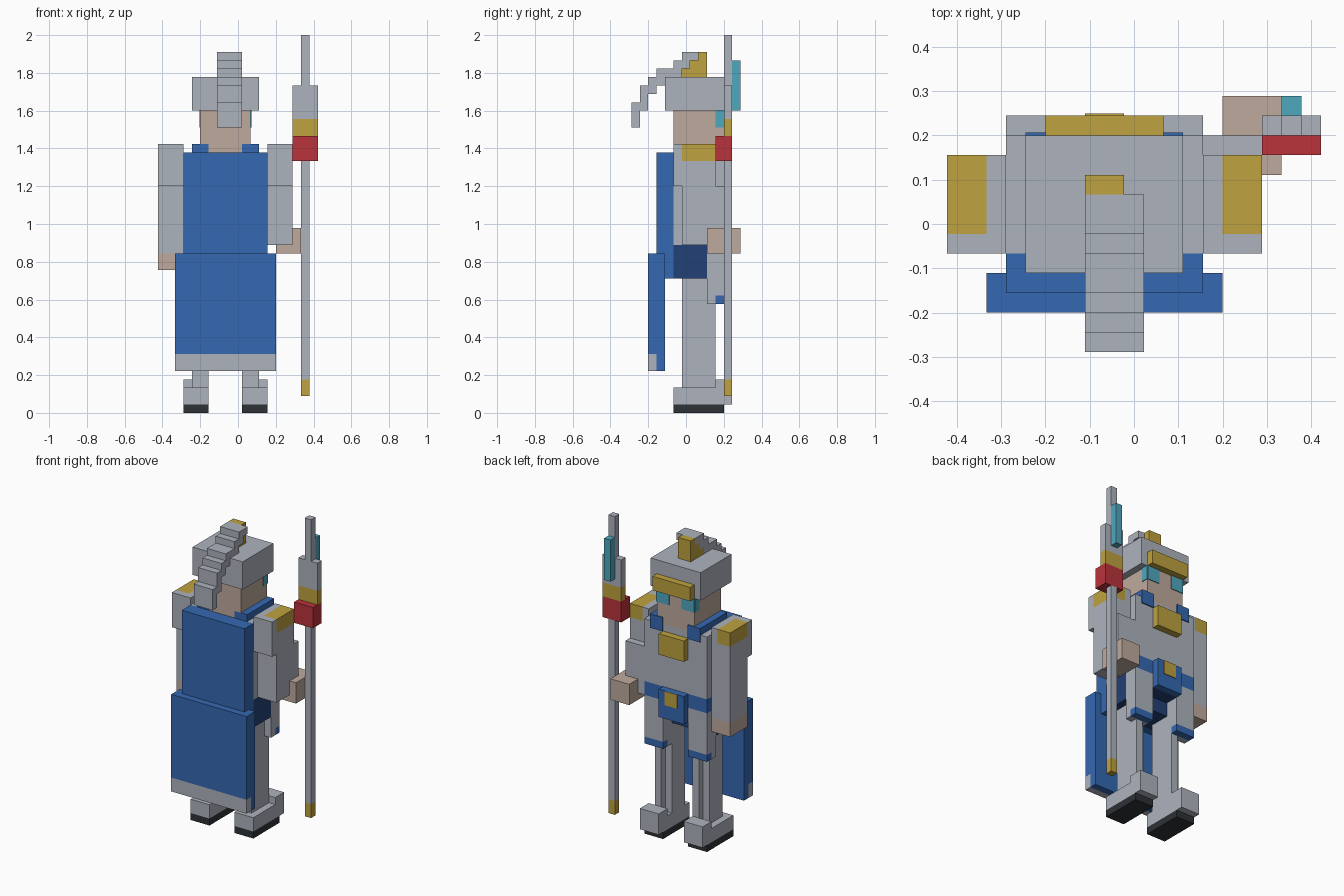
import bpy
from mathutils import Vector

if "Cube" in bpy.data.objects:
    bpy.data.objects.remove(bpy.data.objects["Cube"], do_unlink=True)

U = 2 / 45                               # edge of one grid cell
ORIGIN = Vector((-9.5, -6.5, 0))         # grid corner, in cells


def linear(hex_code):
    out = []
    for i in (0, 2, 4):
        c = int(hex_code[i:i + 2], 16) / 255
        out.append(c / 12.92 if c <= 0.04045 else ((c + 0.055) / 1.055) ** 2.4)
    return (*out, 1)


def material(name, hex_code):
    m = bpy.data.materials.new(name)
    m.use_nodes = True
    m.diffuse_color = linear(hex_code)
    m.node_tree.nodes["Principled BSDF"].inputs["Base Color"].default_value = linear(hex_code)
    return m


silver = material("silver", "AEB3BD")
blue = material("blue", "3568B2")
navy = material("navy", "224076")
gold = material("gold", "BFA23F")
skin = material("skin", "BFAA9D")
red = material("red", "BA333B")
teal = material("teal", "4FA8BF")
black = material("black", "2D3236")


def box(name, mat, x, y, z):
    """Box spanning the given (low, high) cell ranges."""
    lo = (Vector((x[0], y[0], z[0])) + ORIGIN) * U
    hi = (Vector((x[1], y[1], z[1])) + ORIGIN) * U
    bpy.ops.mesh.primitive_cube_add(size=1, location=(lo + hi) / 2)
    ob = bpy.context.object
    ob.name = name
    ob.scale = hi - lo
    bpy.ops.object.transform_apply(location=False, rotation=False, scale=True)
    ob.data.materials.append(mat)
    return ob


def pair(name, mat, x, y, z):
    """Box and its mirror image about the body's centre line at cell 8."""
    box(name + "_left", mat, x, y, z)
    box(name + "_right", mat, (16 - x[1], 16 - x[0]), y, z)


# Feet and legs
pair("sole", black, (10, 13), (5, 11), (0, 1))
pair("shoe", silver, (10, 13), (5, 10), (1, 3))
pair("toe_cap", silver, (10, 13), (10, 12), (1, 4))
pair("leg", silver, (10, 12), (6, 9), (3, 16))
for side, x in (("left", 11), ("right", 5)):
    box("shin_ridge_" + side, silver, (x, x + 1), (9, 10), (3, 16))

# Hips and skirt armour
box("hips", navy, (3, 13), (5, 9), (16, 20))
box("hip_front", navy, (6, 10), (9, 11), (18, 20))
pair("skirt_plate", silver, (10, 13), (9, 11), (14, 20))
pair("skirt_hem_back", silver, (10, 13), (9, 10), (13, 14))
pair("skirt_trim", blue, (10, 13), (10, 11), (13, 14))

# Torso, belt and ornaments
box("belt", blue, (3, 13), (9, 11), (20, 22))
box("waist", silver, (3, 13), (5, 9), (20, 22))
box("torso", silver, (3, 13), (5, 11), (22, 31))
box("chest_badge", gold, (6, 10), (11, 12), (27, 30))
box("belt_pouch", blue, (6, 10), (11, 12), (18, 22))
box("buckle", gold, (7, 9), (12, 12.1), (20, 22))
pair("collar", blue, (10, 12), (5, 11), (31, 32))
pair("collar_tab", blue, (10, 12), (11, 11.15), (30, 32))

# Shoulders, shared by both arms
for side, x, inner, outer in (("left", 13, (13, 14), (14, 16)),
                              ("right", 0, (2, 3), (0, 2))):
    box("upper_arm_" + side, silver, (x, x + 3), (5, 10), (27, 30))
    box("shoulder_back_" + side, silver, (x, x + 3), (5, 6), (30, 32))
    box("shoulder_inner_" + side, silver, inner, (6, 10), (30, 32))
    box("shoulder_gold_" + side, gold, outer, (6, 10), (30, 32))

# Hanging arm and staff arm
box("forearm_right", silver, (0, 3), (6, 10), (19, 27))
box("hand_right", skin, (0, 3), (6, 10), (17, 19))
box("forearm_left", silver, (13, 16), (6, 11), (20, 27))
box("hand_left", skin, (14, 17), (9, 13), (19, 22))

# Head with eyes that wrap round the corners
box("neck", skin, (6, 10), (5, 11), (31, 32))
box("head", skin, (5, 11), (5, 11), (32, 36))
pair("eye", teal, (9, 11), (11, 11.1), (34, 36))
pair("eye_side", teal, (11, 11.1), (10, 11), (34, 36))

# Helmet, brow band and stepped crest
box("helmet", silver, (4, 12), (4, 11), (36, 40))
box("brow_band", gold, (5, 11), (11, 12), (36, 38))
crest = (((6, 8), (42, 43)), ((5, 7), (41, 42)), ((3, 6), (40, 41)),
         ((2, 4), (39, 40)), ((2, 3), (38, 39)), ((1, 2), (36, 39)),
         ((0, 1), (34, 37)))
for i, (y, z) in enumerate(crest):
    box(f"crest_step_{i}", silver, (7, 10), y, z)
for i in range(3):
    box(f"crest_base_{i}", gold, (7, 9), (6 + i, 9), (40 + i, 41 + i))

# Cape
box("cape_upper", blue, (3, 13), (3, 5), (19, 31))
box("cape_upper_end", blue, (3, 13), (4, 5), (16, 19))
box("cape_lower", blue, (2, 14), (2, 4), (7, 19))
box("cape_hem", silver, (2, 14), (2, 3), (5, 7))
box("cape_lining", blue, (2, 14), (3, 4), (5, 7))

# Staff
box("staff_foot", gold, (17, 18), (11, 12), (2, 4))
box("staff_shaft", silver, (17, 18), (11, 12), (4, 30))
box("staff_red_block", red, (16, 19), (10, 12), (30, 33))
box("staff_gold_block", gold, (16, 19), (11, 12), (33, 35))
box("staff_head", silver, (16, 19), (11, 12), (35, 39))
box("staff_tip", silver, (17, 18), (11, 12), (39, 45))
box("staff_gem", teal, (17, 18), (12, 13), (36, 42))
